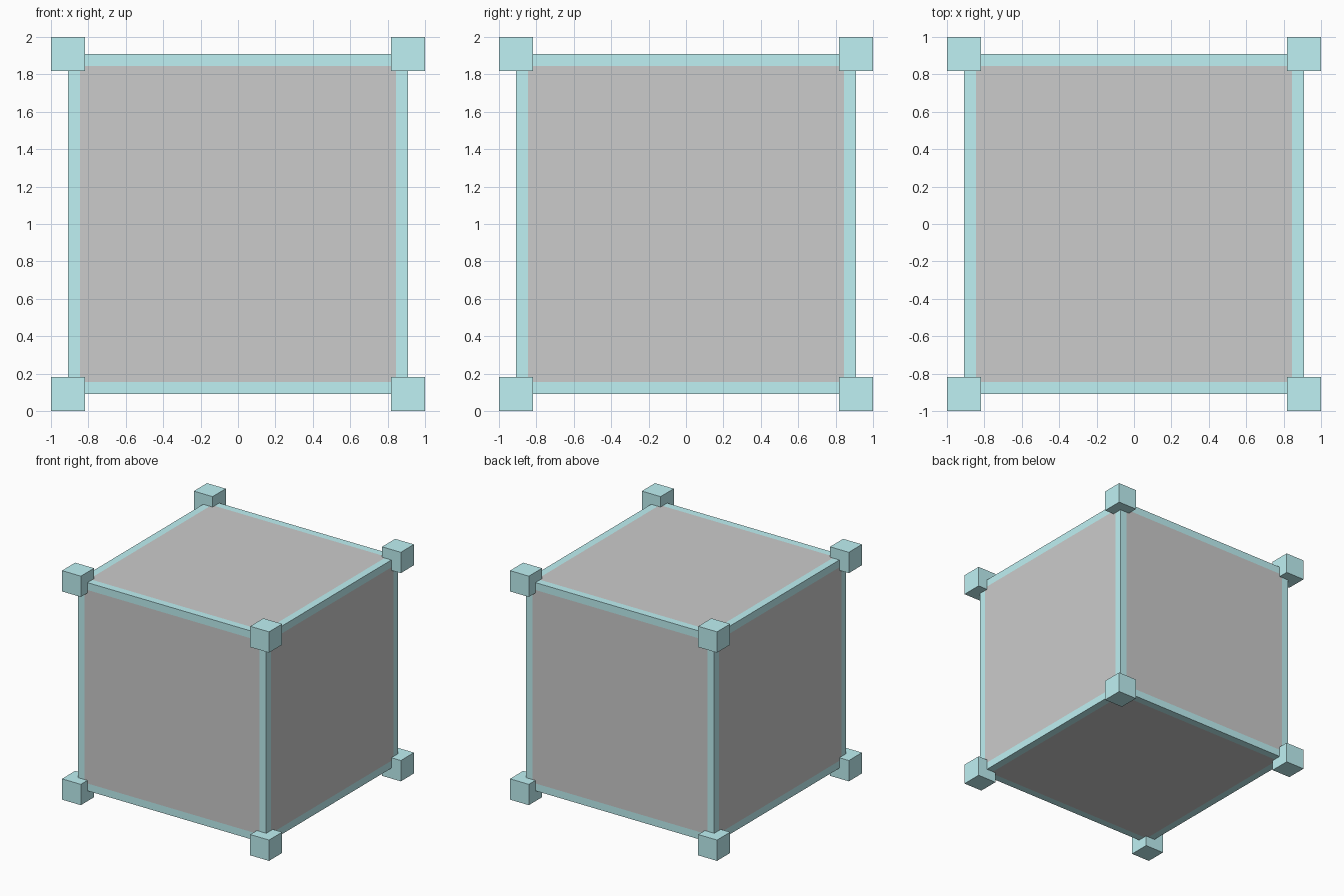
import bpy, bmesh
from itertools import product

if "Cube" in bpy.data.objects:
    bpy.data.objects.remove(bpy.data.objects["Cube"])

U = 1 / 11  # module: corner blocks are 2U, body is 20U


def material(name, color):
    m = bpy.data.materials.new(name)
    m.diffuse_color = color
    m.use_nodes = True
    m.node_tree.nodes["Principled BSDF"].inputs["Base Color"].default_value = m.diffuse_color
    return m


teal = material("teal", (0.52, 0.88, 0.90, 1))
grey = material("grey", (0.8, 0.8, 0.8, 1))


def box(name, size, center, mats, border=0):
    bm = bmesh.new()
    bmesh.ops.create_cube(bm, size=size)
    if border:
        # flush inset: rim keeps the first material, panel gets the second
        panels = bm.faces[:]
        bmesh.ops.inset_individual(bm, faces=panels, thickness=border)
        for f in bm.faces:
            f.material_index = 0
        for f in panels:
            f.material_index = 1
    mesh = bpy.data.meshes.new(name)
    bm.to_mesh(mesh)
    bm.free()
    for m in mats:
        mesh.materials.append(m)
    ob = bpy.data.objects.new(name, mesh)
    ob.location = center
    bpy.context.collection.objects.link(ob)
    return ob


# main body with teal edge bands and grey panels
box("crate_body", 20 * U, (0, 0, 1), [teal, grey], border=U)

# eight protruding corner blocks
for i, (x, y, z) in enumerate(product((-1, 1), repeat=3)):
    box(f"corner_block_{i + 1}", 2 * U, (10 * U * x, 10 * U * y, 1 + 10 * U * z), [teal])
